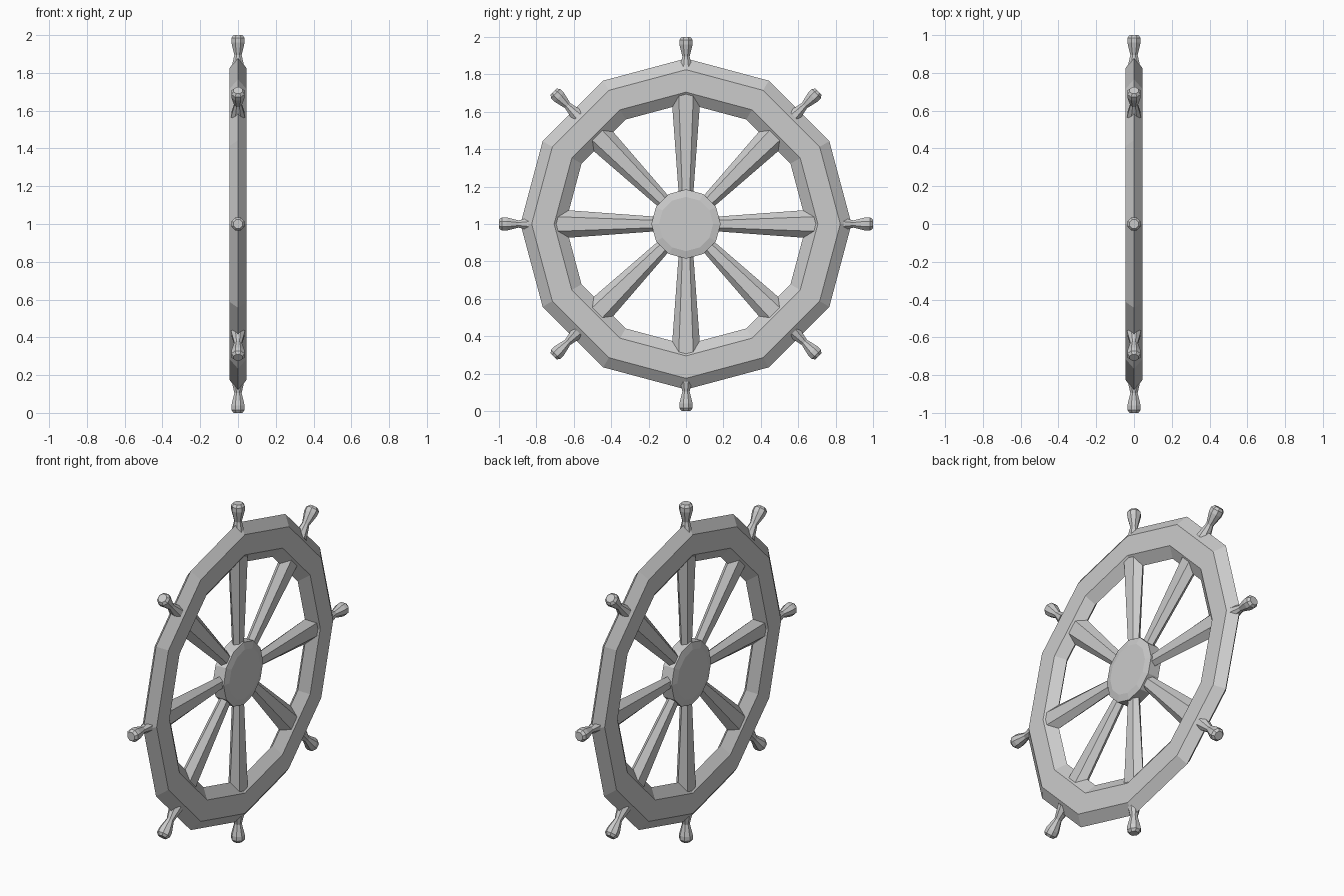
import bpy, bmesh, math
from mathutils import Matrix, Vector

if "Cube" in bpy.data.objects:
    bpy.data.objects.remove(bpy.data.objects["Cube"])

CENTRE = Vector((0, 0, 1))


def finish(bm, name):
    bmesh.ops.recalc_face_normals(bm, faces=bm.faces[:])
    mesh = bpy.data.meshes.new(name)
    bm.to_mesh(mesh)
    bm.free()
    obj = bpy.data.objects.new(name, mesh)
    obj.location = CENTRE
    bpy.context.collection.objects.link(obj)
    return obj


def bridge(bm, a, b):
    n = len(a)
    for i in range(n):
        bm.faces.new((a[i], a[(i + 1) % n], b[(i + 1) % n], b[i]))


def wheel_ring(bm, x, r, n=12):
    return [bm.verts.new((x, r * math.sin(math.tau * i / n),
                          r * math.cos(math.tau * i / n))) for i in range(n)]


def radial_part(name, stations, sides, angle, phase=0.0):
    """Loft along a wheel radius; stations are (radius, half depth, half width)."""
    bm = bmesh.new()
    rings = []
    for dist, dx, dy in stations:
        rings.append([bm.verts.new((dx * math.cos(phase + math.tau * i / sides),
                                    dy * math.sin(phase + math.tau * i / sides), dist))
                      for i in range(sides)])
    for a, b in zip(rings, rings[1:]):
        bridge(bm, a, b)
    bm.faces.new(rings[0])
    bm.faces.new(rings[-1])
    bm.transform(Matrix.Rotation(angle, 4, 'X'))
    return finish(bm, name)


# Twelve-sided rim with a six-sided cross-section
bm = bmesh.new()
profile = [(0, .885), (.045, .825), (.045, .705), (0, .645), (-.045, .705), (-.045, .825)]
rings = [wheel_ring(bm, x, r) for x, r in profile]
for k in range(len(rings)):
    bridge(bm, rings[k], rings[(k + 1) % len(rings)])
finish(bm, "rim")

# Hub disc with chamfered faces
bm = bmesh.new()
rings = [wheel_ring(bm, x, r) for x, r in
         [(-.045, .145), (-.035, .185), (.035, .185), (.045, .145)]]
for a, b in zip(rings, rings[1:]):
    bridge(bm, a, b)
bm.faces.new(rings[0])
bm.faces.new(rings[-1])
finish(bm, "hub")

# Eight tapered spokes and turned handles
for i in range(8):
    ang = i * math.tau / 8
    radial_part(f"spoke_{i}", [(.12, .028, .036), (.705, .043, .079)], 6, ang, math.pi / 6)
    radial_part(f"handle_{i}", [(.815, .04, .04), (.895, .021, .021), (.96, .038, .038),
                                (.985, .038, .038), (1.0, .026, .026)], 8, ang, math.pi / 8)
